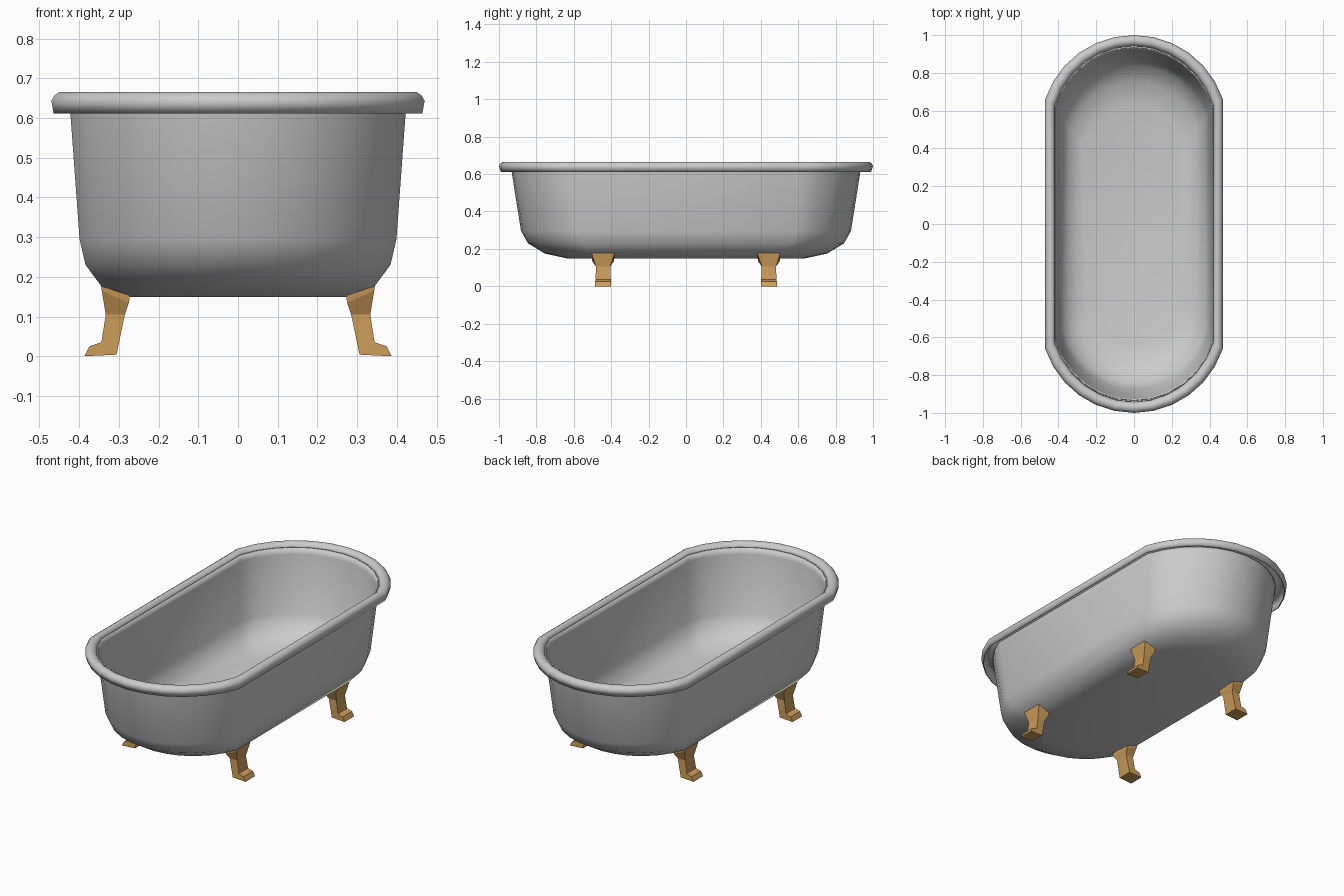
import bpy, bmesh, math

if "Cube" in bpy.data.objects:
    bpy.data.objects.remove(bpy.data.objects["Cube"])


def make_object(name, bm):
    mesh = bpy.data.meshes.new(name)
    bm.to_mesh(mesh)
    bm.free()
    obj = bpy.data.objects.new(name, mesh)
    bpy.context.collection.objects.link(obj)
    return obj


# Unit tub outline: straight sides joined by twelve-segment round ends
def outline():
    pts = []
    for sign, start in ((1, 18), (-1, 198)):
        for i in range(13):
            a = math.radians(start + 12 * i)
            pts.append((math.cos(a) / math.cos(math.radians(18)),
                        sign * 0.51 + 0.49 * math.sin(a)))
    return pts


# Loft the outline through (half width, half length, height) rings
def loft_tub(name, profile, floor=False):
    bm = bmesh.new()
    base = outline()
    n = len(base)
    rings = [[bm.verts.new((x * w, y * l, z)) for x, y in base] for w, l, z in profile]
    for a, b in zip(rings, rings[1:]):
        for j in range(n):
            k = (j + 1) % n
            bm.faces.new((a[j], a[k], b[k], b[j]))
    if floor:
        bm.faces.new(rings[0][::-1])
    obj = make_object(name, bm)
    solid = obj.modifiers.new("thickness", 'SOLIDIFY')
    solid.thickness = 0.006
    solid.offset = -1
    bpy.ops.object.select_all(action='DESELECT')
    bpy.context.view_layer.objects.active = obj
    obj.select_set(True)
    bpy.ops.object.shade_smooth_by_angle(angle=math.radians(60))
    return obj


# Tub basin
loft_tub("tub_basin", [
    (0.275, 0.635, 0.149), (0.343, 0.755, 0.175), (0.384, 0.845, 0.23),
    (0.399, 0.882, 0.295), (0.422, 0.932, 0.61), (0.424, 0.938, 0.645)], floor=True)

# Rolled rim, open underneath
loft_tub("rolled_rim", [
    (0.464, 0.990, 0.611), (0.470, 1.000, 0.643), (0.462, 0.992, 0.657),
    (0.450, 0.980, 0.665), (0.436, 0.964, 0.665), (0.424, 0.950, 0.655),
    (0.418, 0.940, 0.636)])

# Claw feet: each section is outer x, z, inner x, z, half width
gold = bpy.data.materials.new("gold")
gold.diffuse_color = (0.6, 0.33, 0.1, 1)
gold.use_nodes = True
gold.node_tree.nodes["Principled BSDF"].inputs["Base Color"].default_value = gold.diffuse_color
sections = [
    (0.345, 0.177, 0.272, 0.153, 0.060), (0.343, 0.165, 0.275, 0.134, 0.058),
    (0.333, 0.105, 0.285, 0.105, 0.038), (0.344, 0.035, 0.306, 0.004, 0.041),
    (0.374, 0.025, 0.387, 0.000, 0.043)]

for sx, side in ((-1, "left"), (1, "right")):
    for sy, end in ((-1, "front"), (1, "back")):
        bm = bmesh.new()
        rings = []
        for xo, zo, xi, zi, w in sections:
            rings.append([bm.verts.new((sx * x, sy * 0.443 + y, z)) for x, y, z in
                          ((xo, -w, zo), (xo, w, zo), (xi, w, zi), (xi, -w, zi))])
        for a, b in zip(rings, rings[1:]):
            for j in range(4):
                k = (j + 1) % 4
                bm.faces.new((a[j], a[k], b[k], b[j]))
        bm.faces.new(rings[0])
        bm.faces.new(rings[-1])
        bmesh.ops.recalc_face_normals(bm, faces=bm.faces)
        foot = make_object(f"{end}_{side}_foot", bm)
        foot.data.materials.append(gold)
